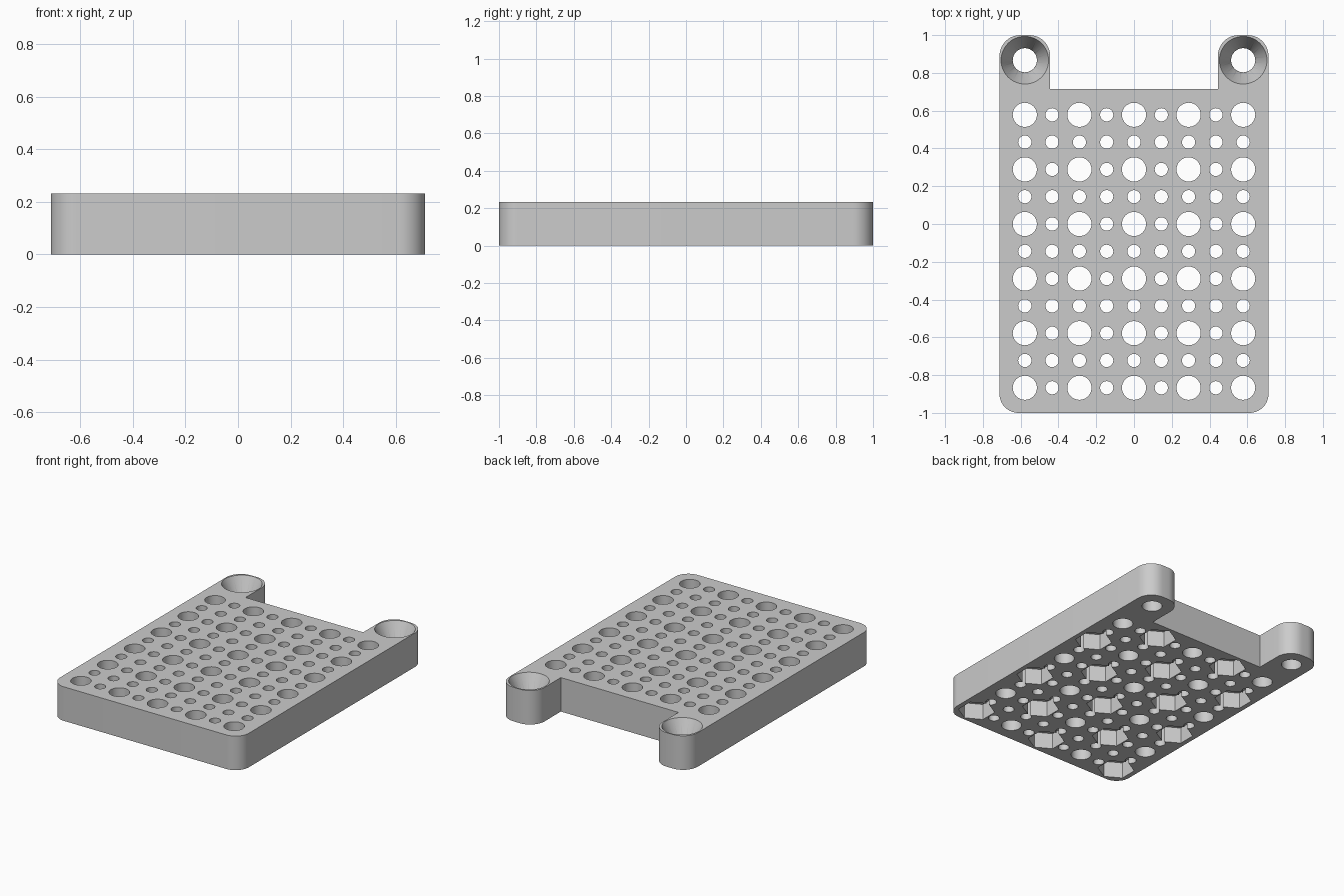
import bpy, bmesh, math
from mathutils import Matrix, Vector

if "Cube" in bpy.data.objects:
    bpy.data.objects.remove(bpy.data.objects["Cube"], do_unlink=True)

HEIGHT = 0.232
PITCH = 0.1445          # spacing of the hole grid
BIG, SMALL = 0.064, 0.035
TAB_X, TAB_Y = 4 * PITCH, 6 * PITCH

grey = bpy.data.materials.new("plain grey")
grey.use_nodes = True
colour = (0.6, 0.6, 0.6, 1)
grey.diffuse_color = colour
grey.node_tree.nodes["Principled BSDF"].inputs["Base Color"].default_value = colour


def make_object(name, bm):
    bmesh.ops.recalc_face_normals(bm, faces=bm.faces)
    mesh = bpy.data.meshes.new(name)
    bm.to_mesh(mesh)
    bm.free()
    mesh.materials.append(grey)
    obj = bpy.data.objects.new(name, mesh)
    bpy.context.collection.objects.link(obj)
    return obj


def add_cutter(bm, x, y, z0, z1, r0, r1, sides, turn=0.0):
    place = Matrix.Translation((x, y, (z0 + z1) / 2)) @ Matrix.Rotation(turn, 4, "Z")
    bmesh.ops.create_cone(bm, cap_ends=True, segments=sides, radius1=r0,
                          radius2=r1, depth=z1 - z0, matrix=place)


def rounded_outline(corners, steps=10):
    """Outline through (x, y, radius) right-angled corners."""
    points = []
    for i, (x, y, r) in enumerate(corners):
        here = Vector((x, y))
        if r == 0:
            points.append(here)
            continue
        before = (Vector(corners[i - 1][:2]) - here).normalized()
        after = (Vector(corners[(i + 1) % len(corners)][:2]) - here).normalized()
        centre = here + (before + after) * r
        for k in range(steps + 1):
            a = k / steps * math.pi / 2
            points.append(centre - after * r * math.cos(a) - before * r * math.sin(a))
    return points


# Plate with two mounting tabs at the back
half = [(0.712, -1, 0.1), (0.712, 1, 0.11), (0.444, 1, 0.11), (0.444, 0.715, 0)]
mirrored = [(-x, y, r) for x, y, r in reversed(half)]
bm = bmesh.new()
outline = [bm.verts.new((p.x, p.y, 0)) for p in rounded_outline(half + mirrored)]
base = bm.faces.new(outline)
top = bmesh.ops.extrude_face_region(bm, geom=[base])["geom"]
bmesh.ops.translate(bm, vec=(0, 0, HEIGHT),
                    verts=[v for v in top if isinstance(v, bmesh.types.BMVert)])
plate = make_object("perforated_plate", bm)

# Grid of through holes, with hexagonal nut pockets under alternate large holes
holes, pockets, sinks = bmesh.new(), bmesh.new(), bmesh.new()
for col in range(-4, 5):
    for row in range(-6, 5):
        x, y = col * PITCH, row * PITCH
        large = col % 2 == 0 and row % 2 == 0
        r = BIG if large else SMALL
        add_cutter(holes, x, y, -0.1, HEIGHT + 0.1, r, r, 32 if large else 24)
        if large and (col + row) % 4 == 2:
            add_cutter(pockets, x, y, -0.1, 0.11, 0.117, 0.117, 6)

# Countersunk screw holes in the tabs
DEPTH, RIM, OVER = 0.13, 0.126, 0.02
for side in (-1, 1):
    add_cutter(holes, side * TAB_X, TAB_Y, -0.1, HEIGHT + 0.1, BIG, BIG, 32)
    slope = (RIM - BIG) / DEPTH
    add_cutter(sinks, side * TAB_X, TAB_Y, HEIGHT - DEPTH, HEIGHT + OVER,
               BIG, RIM + slope * OVER, 48)

bpy.context.view_layer.objects.active = plate
for name, cutter_bm in (("countersink_cutter", sinks), ("hole_cutter", holes),
                        ("nut_pocket_cutter", pockets)):
    cutter = make_object(name, cutter_bm)
    cutter.hide_render = True
    cut = plate.modifiers.new(name, "BOOLEAN")
    cut.operation, cut.solver, cut.object = "DIFFERENCE", "EXACT", cutter
    bpy.ops.object.modifier_apply(modifier=cut.name)
    bpy.data.objects.remove(cutter, do_unlink=True)

# Smooth round walls, keep the rims crisp
bpy.ops.object.select_all(action="DESELECT")
plate.select_set(True)
bpy.ops.object.shade_smooth_by_angle(angle=math.radians(30))
